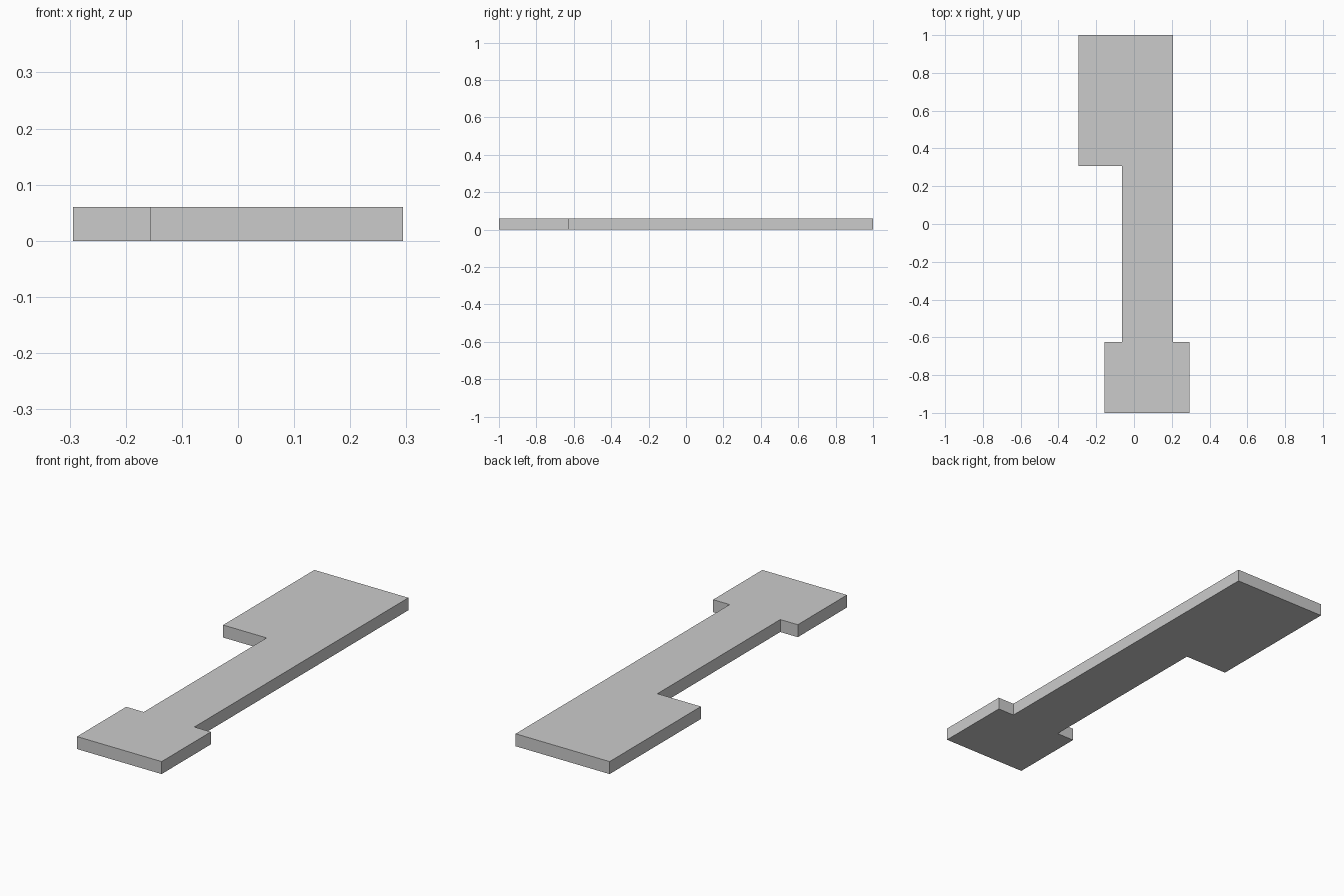
import bpy, bmesh

if "Cube" in bpy.data.objects:
    bpy.data.objects.remove(bpy.data.objects["Cube"])

THICKNESS = 0.06

# Outline of the plate: wide foot, offset neck, wide one-sided head
outline = [
    (-0.156, -1.0), (0.294, -1.0), (0.294, -0.626), (0.206, -0.626),
    (0.206, 1.0), (-0.294, 1.0), (-0.294, 0.307), (-0.063, 0.307),
    (-0.063, -0.626), (-0.156, -0.626),
]


def extruded_plate(name, points, height):
    bm = bmesh.new()
    base = bm.faces.new([bm.verts.new((x, y, 0)) for x, y in points])
    top = bmesh.ops.extrude_face_region(bm, geom=[base], use_keep_orig=True)
    verts = [g for g in top["geom"] if isinstance(g, bmesh.types.BMVert)]
    bmesh.ops.translate(bm, verts=verts, vec=(0, 0, height))
    bmesh.ops.recalc_face_normals(bm, faces=bm.faces)
    mesh = bpy.data.meshes.new(name)
    bm.to_mesh(mesh)
    bm.free()
    obj = bpy.data.objects.new(name, mesh)
    bpy.context.collection.objects.link(obj)
    return obj


# Flat stepped plate
extruded_plate("stepped_plate", outline, THICKNESS)
